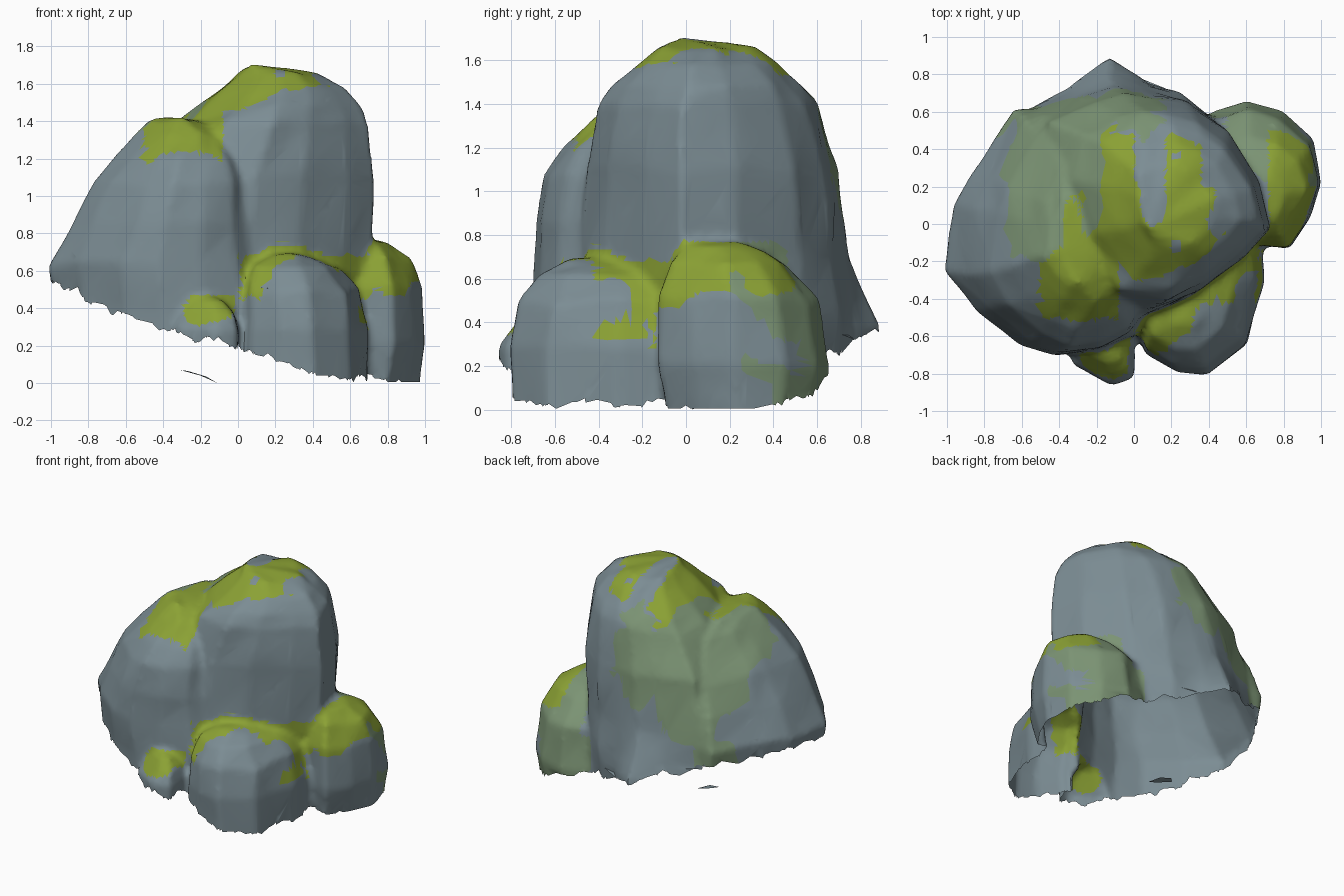
import bpy, bmesh, random
from mathutils import Vector, noise

if "Cube" in bpy.data.objects:
    bpy.data.objects.remove(bpy.data.objects["Cube"])

random.seed(4)


def material(name, rgb):
    m = bpy.data.materials.new(name)
    m.diffuse_color = (*rgb, 1)
    m.use_nodes = True
    m.node_tree.nodes["Principled BSDF"].inputs["Base Color"].default_value = m.diffuse_color
    return m


MATS = [material("grey stone", (0.20, 0.265, 0.295)),
        material("moss green", (0.26, 0.36, 0.035)),
        material("sage lichen", (0.20, 0.295, 0.175))]
GROUND_N = Vector((0.3, -0.1, 1))      # sloping ground that trims the pile
GROUND_P = Vector((0, 0, 0.26))
pile = bmesh.new()


def rock(outline, levels, apex, jitter=0.015):
    """Closed loft of a plan outline through (z, x0, x1, y0, y1) levels to an apex."""
    xs, ys = [p[0] for p in outline], [p[1] for p in outline]
    rings = []
    for z, x0, x1, y0, y1 in levels:
        ring = []
        for px, py in outline:
            u = (px - min(xs)) / (max(xs) - min(xs))
            v = (py - min(ys)) / (max(ys) - min(ys))
            j = [random.uniform(-jitter, jitter) for _ in range(3)]
            ring.append(pile.verts.new((x0 + u * (x1 - x0) + j[0] * 0.6,
                                        y0 + v * (y1 - y0) + j[1] * 0.6, z + j[2])))
        rings.append(ring)
    n = len(outline)
    for a, b in zip(rings, rings[1:]):
        for i in range(n):
            k = (i + 1) % n
            pile.faces.new((a[i], a[k], b[k], b[i]))
    tip = pile.verts.new(apex)
    for i in range(n):
        pile.faces.new((rings[-1][i], rings[-1][(i + 1) % n], tip))
    pile.faces.new(rings[0][::-1])


# Tall main rock
rock([(.73, -.03), (.66, .25), (.46, .54), (.24, .69), (0, .75), (-.16, .76), (-.36, .72),
      (-.62, .6), (-.7, .3), (-.62, -.1), (-.35, -.45), (0, -.52), (.3, -.4), (.57, -.2)],
     [(-.15, -.68, .64, -.5, .76), (.37, -.66, .69, -.5, .78), (.52, -.64, .70, -.5, .76),
      (.7, -.62, .72, -.5, .735), (1.1, -.52, .73, -.47, .69), (1.4, -.32, .69, -.41, .6),
      (1.475, -.23, .66, -.35, .55), (1.575, -.1, .57, -.24, .43), (1.65, 0, .44, -.14, .32)],
     (.08, -.02, 1.71))

# Leaning rock on the left
rock([(-1.02, -.25), (-.86, -.46), (-.62, -.64), (-.42, -.7), (-.2, -.67), (0, -.59),
      (.1, -.45), (.1, -.2), (-.05, .3), (-.4, .6), (-.64, .6), (-.87, .27), (-.96, .1)],
     [(-.05, -.96, .1, -.69, .6), (.4, -.98, .1, -.7, .61), (.64, -1.015, .09, -.7, .61),
      (.85, -.9, .07, -.69, .56), (1.07, -.78, .04, -.65, .48), (1.2, -.66, .0, -.56, .4),
      (1.33, -.54, -.09, -.44, .3), (1.405, -.46, -.22, -.33, .12)],
     (-.38, -.14, 1.425))

# Low boulder at the front
rock([(.71, -.3), (.69, -.1), (.5, 0), (.2, 0), (0, -.15), (-.02, -.5), (.05, -.7),
      (.22, -.79), (.4, -.81), (.61, -.64)],
     [(-.2, -.01, .70, -.79, 0), (.3, -.01, .70, -.81, 0), (.49, 0, .66, -.77, 0),
      (.62, .05, .54, -.68, -.08), (.68, .13, .44, -.54, -.2)],
     (.3, -.37, .70))

# Boulder on the right
rock([(1.01, .23), (.96, .46), (.8, .61), (.6, .67), (.43, .61), (.4, .2), (.5, -.09),
      (.83, -.13), (.94, .04)],
     [(-.1, .4, .95, -.07, .61), (.2, .4, 1.01, -.13, .66), (.5, .4, .99, -.13, .61),
      (.66, .48, .92, -.07, .48), (.74, .58, .81, 0, .37)],
     (.71, .25, .77))

# Small stone at the front
rock([(0, -.7), (-.02, -.5), (-.2, -.5), (-.33, -.6), (-.34, -.74), (-.12, -.86), (-.01, -.82)],
     [(.08, -.33, 0, -.86, -.5), (.29, -.34, 0, -.865, -.5), (.38, -.28, -.02, -.81, -.53),
      (.445, -.22, -.08, -.74, -.6)],
     (-.15, -.67, .465), jitter=0.008)

# Fuse the rocks into one weathered skin
me = bpy.data.meshes.new("rock_pile")
pile.to_mesh(me)
pile.free()
ob = bpy.data.objects.new("rock_pile", me)
bpy.context.collection.objects.link(ob)
remesh = ob.modifiers.new("fuse", 'REMESH')
remesh.mode = 'VOXEL'
remesh.voxel_size = 0.024
soft = ob.modifiers.new("soften", 'SMOOTH')
soft.factor = 0.5
soft.iterations = 4
low = ob.modifiers.new("facets", 'DECIMATE')
low.ratio = 0.4
bpy.context.view_layer.update()
bm = bmesh.new()
bm.from_object(ob, bpy.context.evaluated_depsgraph_get())
ob.modifiers.clear()


def growth(c, n, w):
    """Patchy moss and lichen from position, direction and noise."""
    x, y, z = c
    if x > 0.4 and y > -0.14 and z < 0.77 and (x > 0.72 or (x > .5 and y > .3) or z < .45 or n.z > .6):
        if z > 0.54 + 0.2 * w and (y < 0.22 + 0.2 * w or (x > 0.72 and y < 0.5)):
            return 1 if x > 0.62 else 0                     # right boulder
        return 2 if y + 0.35 * w > 0.45 - 0.45 * z else 0
    if x > -0.02 and z < 0.76 and y < 0:                    # front boulder
        top = (z > 0.47 + 0.25 * max(0, x - .1) + 0.25 * w and n.z > 0.15
               and y > -0.72 + 0.75 * (x - 0.1) + 0.2 * w)
        seam = x > 0.42 and 0.28 < z < 0.68 and y > -0.2 - 0.58 * (z - 0.35) + 0.15 * w
        spot = x > 0.6 and -0.42 < y < -0.2 and 0.33 < z < 0.42 + 0.1 * w
        return 1 if top or seam or spot else 0
    if y < -0.55 and z < 0.47 and -0.34 < x < 0:            # small stone
        return 1 if z + 0.1 * w > 0.35 and (n.z > 0.3 or x > -0.25) and x > -0.29 else 0
    # upper rocks
    u = -(x + y) / 1.414
    back = n.dot(Vector((-0.6, 0.65, 0.45)))
    low_edge = 0.36 + 0.8 * abs(u - 0.16) + 0.25 * w
    if (back > 0.5 + 0.2 * w and x < -0.2 + 0.25 * w and x > -0.66 + 0.08 * w
            and y > -0.2 + 0.2 * w and z > low_edge):
        return 2
    if back > 0.3 and y > 0.5 + 0.15 * w and x < 0.14 + 0.15 * w and z > low_edge:
        return 2
    if x < -0.08 and z < 1.45:
        return 1 if (z > 1.22 + 0.3 * w and x > -0.5 and y < 0.53) else 0
    if (n.z < 0.2 or x > 0.5 + 0.2 * w or y > 0.48 or (y > 0.2 and x > 0.36)
            or (0 < x < 0.17 and y > 0.1 + 0.4 * w)):
        return 0
    return 1 if z > 1.53 + 0.3 * w + 0.12 * max(0, x) - 0.6 * max(0, 0.05 - x) else 0


# Open, ragged underside and a tail at the back
bmesh.ops.bisect_plane(bm, geom=bm.verts[:] + bm.edges[:] + bm.faces[:],
                       plane_co=GROUND_P, plane_no=GROUND_N, clear_inner=True)
bmesh.ops.triangulate(bm, faces=bm.faces[:])
for v in bm.verts:
    if v.co.y > 0.5 and v.co.x < 0.4:
        v.co.y += 0.11 * max(0, 1 - abs(v.co.x + .13) / .22) * max(0, min(1, (0.72 - v.co.z) / 0.33))
    if v.is_boundary:
        v.co.z += 0.06 * noise.noise(v.co * 9) + random.uniform(-.012, .012)
    v.co += 0.012 * noise.noise_vector(v.co * 4)
    v.co.z = max(v.co.z, 0.005)
bm.normal_update()
for f in bm.faces:
    c = f.calc_center_median()
    f.material_index = growth(c, f.normal, noise.noise(c * 5))
bm.to_mesh(me)
bm.free()
for m in MATS:
    me.materials.append(m)
ob.select_set(True)
bpy.context.view_layer.objects.active = ob
bpy.ops.object.shade_smooth_by_angle(angle=0.8)

# Thin loose shard under the pile
bm = bmesh.new()
bm.faces.new([bm.verts.new(p) for p in
              ((-.31, .04, .07), (-.2, .0, .04), (-.11, .03, .0), (-.17, .08, .035), (-.27, .08, .065))])
shard = bpy.data.meshes.new("loose_shard")
bm.to_mesh(shard)
bm.free()
shard.materials.append(MATS[0])
bpy.context.collection.objects.link(bpy.data.objects.new("loose_shard", shard))
